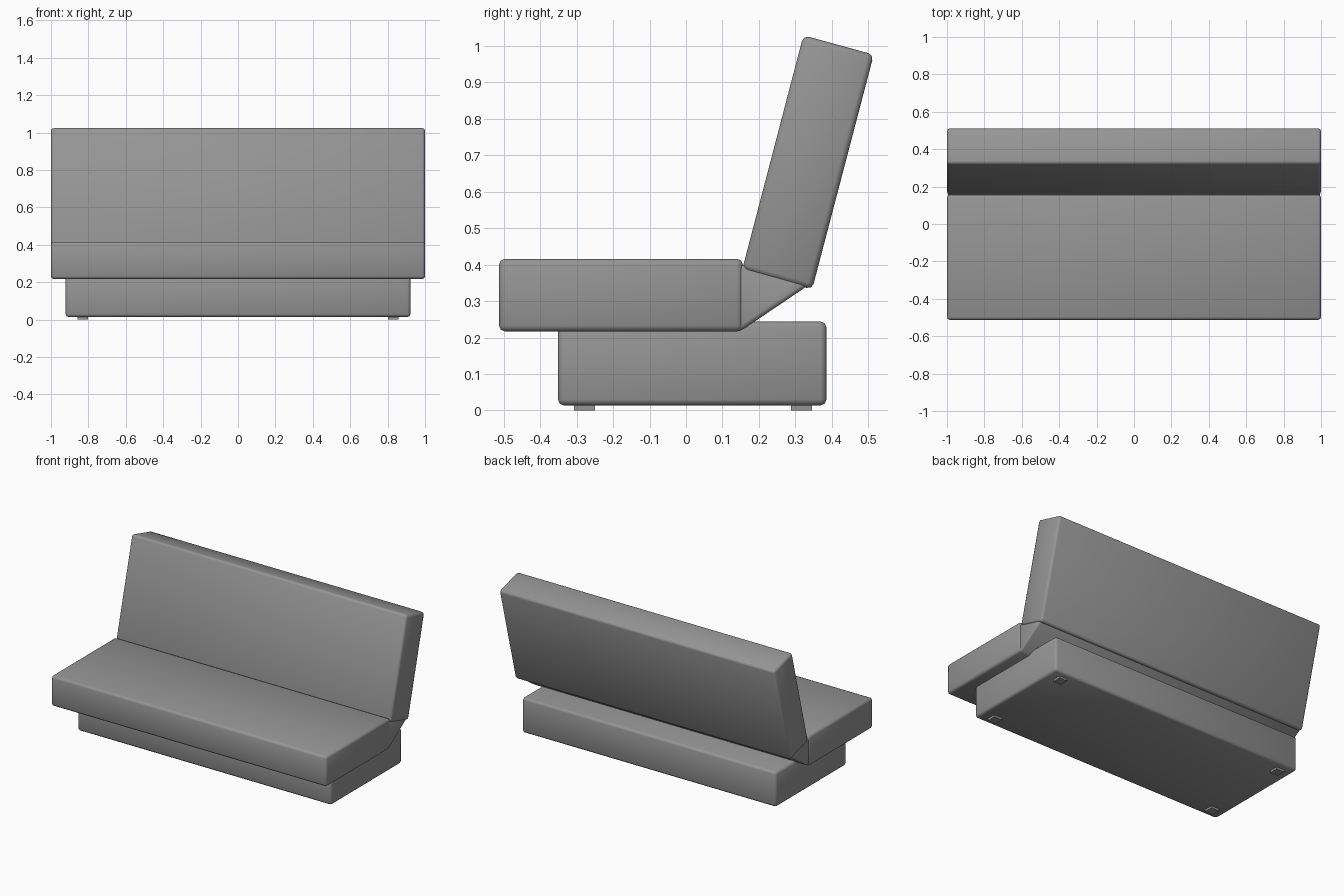
import bpy, bmesh

if "Cube" in bpy.data.objects:
    bpy.data.objects.remove(bpy.data.objects["Cube"])

# Dark grey upholstery
fabric = bpy.data.materials.new("dark_grey_fabric")
fabric.diffuse_color = (0.3, 0.3, 0.3, 1)
fabric.use_nodes = True
fabric.node_tree.nodes["Principled BSDF"].inputs["Base Color"].default_value = fabric.diffuse_color


def extruded(name, profile, x0, x1, radius, segments=2):
    """Extrude a (y, z) side profile along x and round its edges."""
    bm = bmesh.new()
    face = bm.faces.new([bm.verts.new((x0, y, z)) for y, z in profile])
    ext = bmesh.ops.extrude_face_region(bm, geom=[face])
    moved = [v for v in ext["geom"] if isinstance(v, bmesh.types.BMVert)]
    bmesh.ops.translate(bm, verts=moved, vec=(x1 - x0, 0, 0))
    bmesh.ops.recalc_face_normals(bm, faces=bm.faces)
    if radius:
        bmesh.ops.bevel(bm, geom=bm.edges[:], offset=radius, segments=segments,
                        profile=0.5, affect='EDGES', clamp_overlap=True)
    mesh = bpy.data.meshes.new(name)
    bm.to_mesh(mesh)
    bm.free()
    mesh.materials.append(fabric)
    obj = bpy.data.objects.new(name, mesh)
    bpy.context.collection.objects.link(obj)
    if radius:
        bpy.ops.object.select_all(action='DESELECT')
        obj.select_set(True)
        bpy.context.view_layer.objects.active = obj
        bpy.ops.object.shade_smooth_by_angle(angle=1.0)
    return obj


def rect(y0, y1, z0, z1):
    return [(y0, z0), (y1, z0), (y1, z1), (y0, z1)]


# Storage base
extruded("base", rect(-0.351, 0.385, 0.014, 0.244), -0.922, 0.922, 0.016)

# Seat cushion
extruded("seat", rect(-0.513, 0.156, 0.217, 0.416), -1, 1, 0.016)

# Reclined backrest cushion
extruded("backrest", [(0.154, 0.386), (0.346, 0.332), (0.515, 0.976), (0.322, 1.029)],
         -1, 1, 0.016)

# Wedge-shaped hinge cover between seat and backrest
extruded("hinge_wedge", [(0.135, 0.405), (0.135, 0.213), (0.156, 0.222),
                         (0.338, 0.345), (0.30, 0.362)], -0.995, 0.995, 0.012)

# Four small feet
for side, xc in (("left", -0.83), ("right", 0.83)):
    for end, yc in (("front", -0.278), ("back", 0.317)):
        extruded(f"{end}_{side}_foot", rect(yc - 0.029, yc + 0.029, 0, 0.03),
                 xc - 0.029, xc + 0.029, 0)
